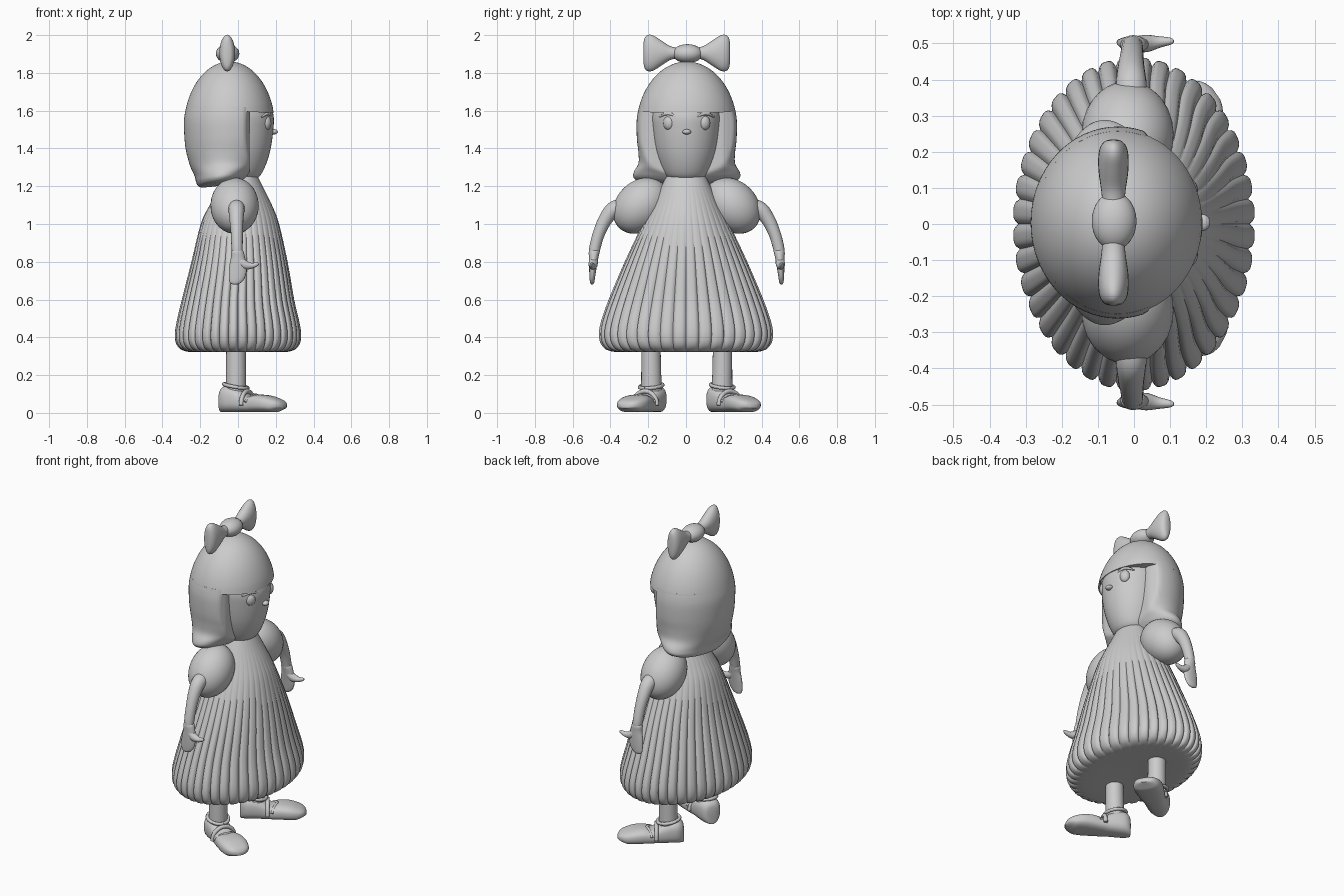
import bpy, bmesh, math
from mathutils import Vector, Matrix

if "Cube" in bpy.data.objects:
    bpy.data.objects.remove(bpy.data.objects["Cube"], do_unlink=True)

grey = bpy.data.materials.new("plain grey")
grey.use_nodes = True
COLOUR = (0.6, 0.6, 0.6, 1)
grey.diffuse_color = COLOUR
grey.node_tree.nodes["Principled BSDF"].inputs["Base Color"].default_value = COLOUR


def finish(name, bm, matrix=None, angle=45):
    """Turn a bmesh into a smooth, grey, named object."""
    if matrix is not None:
        bm.transform(matrix)
    bmesh.ops.recalc_face_normals(bm, faces=bm.faces)
    mesh = bpy.data.meshes.new(name)
    bm.to_mesh(mesh)
    bm.free()
    mesh.materials.append(grey)
    ob = bpy.data.objects.new(name, mesh)
    bpy.context.collection.objects.link(ob)
    bpy.ops.object.select_all(action='DESELECT')
    ob.select_set(True)
    bpy.context.view_layer.objects.active = ob
    bpy.ops.object.shade_smooth_by_angle(angle=math.radians(angle))
    return ob


def smooth_rows(rows, steps=4):
    """Catmull-Rom interpolation of rows of numbers."""
    out = []
    for i in range(len(rows) - 1):
        p = [rows[max(0, min(len(rows) - 1, i + k))] for k in (-1, 0, 1, 2)]
        for s in range(steps):
            t = s / steps
            out.append([0.5 * (2 * b + (c - a) * t + (2 * a - 5 * b + 4 * c - d) * t * t
                               + (3 * b - a - 3 * c + d) * t ** 3) for a, b, c, d in zip(*p)])
    return out + [list(rows[-1])]


def skin(rings):
    """Bridge closed rings of points and cap both ends."""
    bm = bmesh.new()
    loops = [[bm.verts.new(p) for p in ring] for ring in rings]
    n = len(loops[0])
    for a, b in zip(loops, loops[1:]):
        for i in range(n):
            j = (i + 1) % n
            bm.faces.new((a[i], a[j], b[j], b[i]))
    bm.faces.new(loops[0])
    bm.faces.new(loops[-1])
    return bm


def circle(n):
    return [(math.cos(math.tau * i / n), math.sin(math.tau * i / n)) for i in range(n)]


def stack(rows, n=48):
    """Rings in z from rows (z, centre x, centre y, radius x, radius y)."""
    return [[Vector((cx + rx * c, cy + ry * s, z)) for c, s in circle(n)]
            for z, cx, cy, rx, ry in rows]


def ball(name, centre, radii, rot=None):
    bm = bmesh.new()
    bmesh.ops.create_uvsphere(bm, u_segments=32, v_segments=20, radius=1)
    m = Matrix.Translation(centre) @ (rot or Matrix()) @ Matrix.Diagonal((*radii, 1))
    return finish(name, bm, m)


def tube(name, points, matrix=None, flat=1, n=16):
    """Tapered round tube along rows (x, y, z, radius)."""
    rows = smooth_rows(points, 5)
    pts = [Vector(r[:3]) for r in rows]
    rings = []
    for i, p in enumerate(pts):
        d = (pts[min(i + 1, len(pts) - 1)] - pts[max(i - 1, 0)]).normalized()
        ref = Vector((1, 0, 0)) if abs(d.x) < 0.8 else Vector((0, 0, 1))
        u = d.cross(ref).normalized()
        v = d.cross(u)
        rings.append([p + (u * c * flat + v * s) * rows[i][3] for c, s in circle(n)])
    return finish(name, skin(rings), matrix)


# Pleated dress: scalloped outline that fades towards the neck
dress = smooth_rows([
    (1.26, 0.02, 0, 0.08, 0.10), (1.2, 0.02, 0, 0.11, 0.13), (1.1, 0.015, 0, 0.165, 0.18),
    (1.0, 0.01, 0, 0.208, 0.23), (0.8, 0.008, 0, 0.255, 0.325), (0.6, 0, 0, 0.298, 0.41),
    (0.48, 0, 0, 0.326, 0.452), (0.41, 0, 0, 0.335, 0.462), (0.36, 0, 0, 0.325, 0.448),
    (0.33, 0, 0, 0.29, 0.41), (0.322, 0, 0, 0.22, 0.32), (0.33, 0, 0, 0.02, 0.03)])
PLEATS = 40
rings = stack(dress, PLEATS * 8)
for row, ring in zip(dress, rings):
    depth = 0.045 * min(1, max(0, (1.3 - row[0]) / 0.6)) * min(1, row[3] / 0.3)
    for i, p in enumerate(ring):
        dip = depth * (1 - abs(math.sin(math.pi * i / 8))) ** 2
        p.x -= (p.x - row[1]) * dip
        p.y -= p.y * dip
finish("dress", skin(rings), angle=60)

# Egg-shaped face
face = smooth_rows([
    (1.235, 0.02, 0, 0.07, 0.08), (1.26, 0.015, 0, 0.105, 0.112), (1.32, 0.005, 0, 0.145, 0.143),
    (1.4, 0, 0, 0.173, 0.168), (1.5, 0, 0, 0.187, 0.182), (1.58, 0, 0, 0.187, 0.186),
    (1.66, -0.02, 0, 0.17, 0.17)])
finish("face", skin(stack(face)))

# Hair cap with a straight fringe
CROWN = (1.5, 0.36)
cap = []
for k in range(21):
    a = math.radians(16 + 73.5 * k / 20)
    cap.append((CROWN[0] + CROWN[1] * math.sin(a), -0.045, 0.004,
                0.243 * math.cos(a), 0.268 * math.cos(a)))
rings = stack(cap, 64)
for p in rings[0]:
    p.z -= 0.012 * max(0, (p.x + 0.045) / 0.24)
finish("hair_cap", skin(rings))

# Bob hanging behind the face, flicked out at the sides
bob = smooth_rows([
    (1.62, -0.045, 0.004, 0.229, 0.253), (1.55, -0.045, 0.004, 0.241, 0.265),
    (1.45, -0.045, 0.004, 0.238, 0.264), (1.38, -0.05, 0.004, 0.224, 0.256),
    (1.32, -0.06, 0.004, 0.195, 0.256), (1.275, -0.075, 0.004, 0.155, 0.28),
    (1.245, -0.085, 0.004, 0.135, 0.281), (1.226, -0.09, 0.004, 0.11, 0.245),
    (1.222, -0.09, 0.004, 0.05, 0.13)])
rings = stack(bob, 64)
for row, ring in zip(bob, rings):
    for p in ring:
        p.x = min(p.x, 0.06 - 0.5 * max(0, abs(p.y) - 0.2))
        low = max(0, (1.35 - row[0]) / 0.13)
        p.z += low * ((p.x + 0.09) * 0.12 - 0.02 * (1 - min(1, abs(p.y) / 0.28)))
finish("hair_bob", skin(rings))

# Nose
ball("nose", (0.19, 0.004, 1.488), (0.021, 0.023, 0.014))

# Bow knot
ball("bow_knot", (-0.055, 0.008, 1.902), (0.062, 0.08, 0.05))

for side, s in (("left", 1), ("right", -1)):
    mirror = Matrix.Translation((0, 0.004, 0)) @ Matrix.Diagonal((1, s, 1, 1))

    # Bow wing: fan-shaped loft running outwards
    wing = smooth_rows([(0.05, 0.03, 0.028), (0.09, 0.034, 0.038), (0.14, 0.041, 0.07),
                        (0.18, 0.042, 0.094), (0.208, 0.037, 0.095), (0.225, 0.024, 0.075),
                        (0.23, 0.008, 0.03)])
    rings = [[Vector((-0.057 + rx * c, y, 1.905 + rz * d)) for c, d in circle(24)]
             for y, rx, rz in wing]
    finish("bow_wing_" + side, skin(rings), mirror)

    # Eye and eyebrow
    ball("eye_" + side, (0.152, 0.004 + s * 0.096, 1.535), (0.023, 0.03, 0.037),
         Matrix.Rotation(s * 0.5, 4, 'Z'))
    tube("eyebrow_" + side, [(0.176, 0.057, 1.568, 0.004), (0.165, 0.085, 1.582, 0.008),
                             (0.15, 0.115, 1.582, 0.008), (0.124, 0.145, 1.566, 0.004)], mirror, n=10)

    # Puff sleeve, tilted down and outwards
    ball("sleeve_" + side, (-0.018, 0.004 + s * 0.243, 1.097), (0.128, 0.165, 0.13),
         Matrix.Rotation(-s * math.pi / 4, 4, 'X'))

    # Arm, palm and thumb
    tube("arm_" + side, [(-0.008, 0.32, 1.09, 0.045), (-0.008, 0.385, 1.078, 0.043),
                         (-0.008, 0.43, 1.025, 0.037), (-0.006, 0.465, 0.95, 0.032),
                         (-0.005, 0.485, 0.88, 0.03), (-0.003, 0.49, 0.845, 0.028)], mirror)
    palm = smooth_rows([
        (0.867, -0.004, 0.489, 0.02, 0.016), (0.855, -0.004, 0.49, 0.033, 0.028),
        (0.82, 0, 0.493, 0.038, 0.025), (0.77, 0, 0.497, 0.047, 0.02),
        (0.72, -0.005, 0.5, 0.043, 0.015), (0.69, -0.013, 0.501, 0.03, 0.011),
        (0.68, -0.016, 0.501, 0.012, 0.005)])
    finish("hand_" + side, skin(stack(palm, 24)), mirror)
    tube("thumb_" + side, [(0.0, 0.493, 0.815, 0.022), (0.035, 0.496, 0.785, 0.024),
                           (0.07, 0.5, 0.779, 0.016), (0.1, 0.502, 0.787, 0.01),
                           (0.11, 0.502, 0.79, 0.004)], mirror)

    # Leg
    leg = [(0.4, -0.01, 0.19, 0.052, 0.05), (0.2, -0.01, 0.188, 0.053, 0.053),
           (0.06, -0.012, 0.185, 0.056, 0.057)]
    finish("leg_" + side, skin(stack(leg, 24)), mirror)

    # Shoe: rows (distance, half width, height), toes turned out
    turn = mirror @ Matrix.Translation((-0.012, 0.188, 0)) @ Matrix.Rotation(
        math.radians(35 if s > 0 else 28), 4, 'Z')
    shoe = smooth_rows([
        (-0.088, 0.02, 0.09), (-0.08, 0.045, 0.125), (-0.05, 0.064, 0.145), (0.0, 0.068, 0.14),
        (0.05, 0.067, 0.115), (0.09, 0.07, 0.09), (0.14, 0.079, 0.097), (0.2, 0.083, 0.092),
        (0.25, 0.072, 0.077), (0.28, 0.05, 0.062), (0.293, 0.02, 0.045)])
    rings = []
    for u, w, h in shoe:
        ring = []
        for c, d in circle(32):
            y = math.copysign(abs(c) ** 0.75, c) * w
            z = math.copysign(abs(d) ** 0.75, d)
            base = 0.004 + 0.02 * max(0, (u - 0.24) / 0.05)
            ring.append(Vector((u, y, base + (h - base) * (z + 1) / 2)))
        rings.append(ring)
    finish("shoe_" + side, skin(rings), turn)

    # Shoe collar around the ankle and strap over the instep
    collar = [(0.064 * c, 0.06 * d, 0.142 - 0.012 * c, 0.01) for c, d in circle(13)]
    tube("collar_" + side, collar + collar[:1], turn, n=10)
    strap = [(0.07, 0.072 * math.cos(a), 0.04 + 0.075 * math.sin(a), 0.012)
             for a in (math.pi * k / 8 for k in range(9))]
    tube("strap_" + side, strap, turn, n=10)

    # Toe cap edge
    edge = [(0.125 - 0.03 * abs(k) / 3, 0.024 * k, 0.094 - 0.004 * k * k, 0.008)
            for k in range(-3, 4)]
    tube("toe_edge_" + side, edge, turn, n=10)
